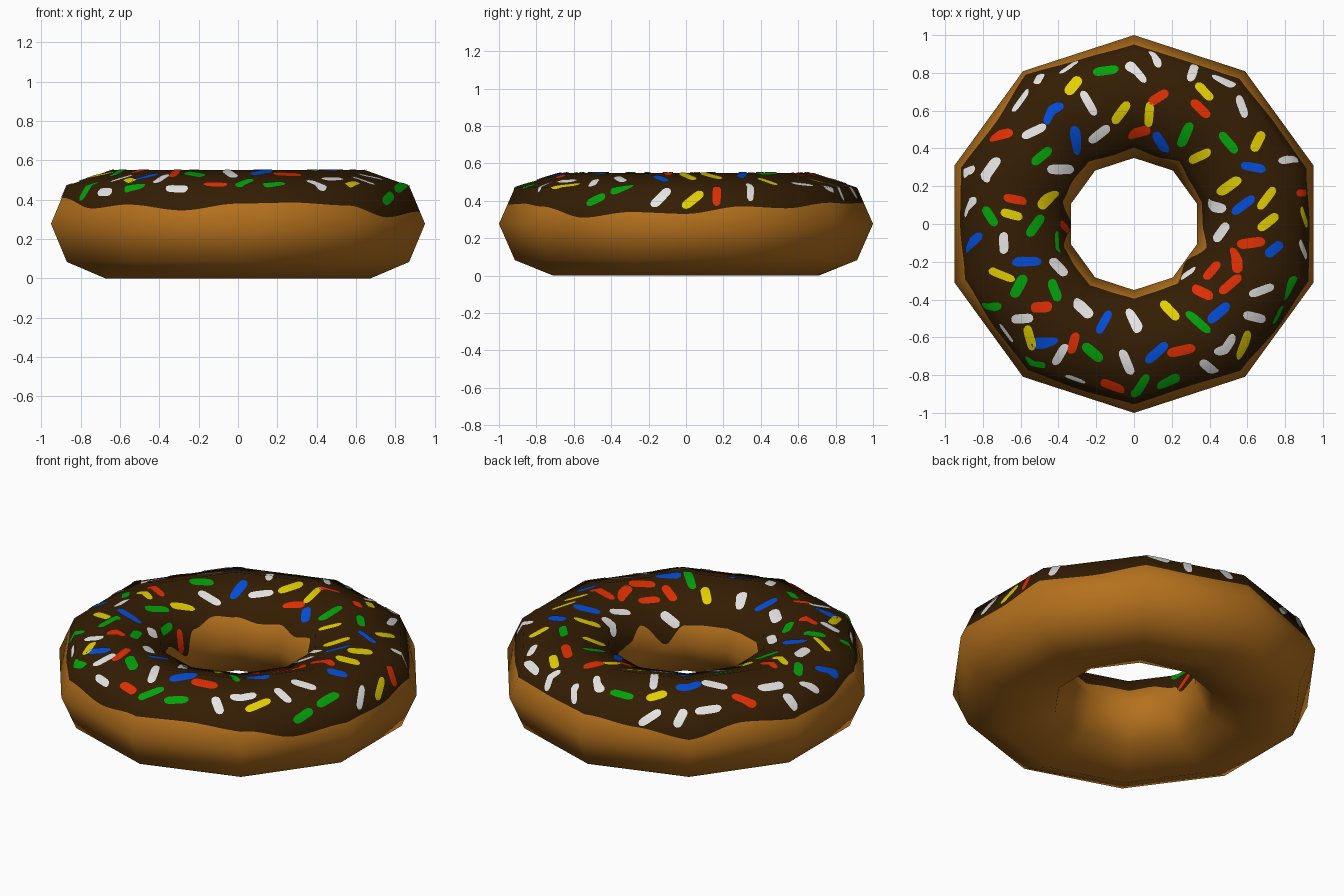
import bpy, math, random
from mathutils import Vector

if "Cube" in bpy.data.objects:
    bpy.data.objects.remove(bpy.data.objects["Cube"])

random.seed(7)
SIDES, STEPS = 10, 16
# Octagonal cross-section: outer rim, over the top, inner rim, underneath
PROFILE = [(1.0, .277), (.915, .47), (.68, .55), (.435, .47),
           (.35, .277), (.435, .083), (.71, 0), (.915, .083)]
EDGE = .235  # average length of one profile edge


def material(name, rgb):
    m = bpy.data.materials.new(name)
    m.diffuse_color = (*rgb, 1)
    m.use_nodes = True
    m.node_tree.nodes["Principled BSDF"].inputs["Base Color"].default_value = m.diffuse_color
    return m


def profile(v):
    j, f = int(v // 1), v % 1
    a, b = PROFILE[j % 8], PROFILE[(j + 1) % 8]
    return a[0] + (b[0] - a[0]) * f, a[1] + (b[1] - a[1]) * f


def corner_normal(i, j):
    (r0, z0), (r1, z1) = PROFILE[(j - 1) % 8], PROFILE[(j + 1) % 8]
    t = math.radians(90 + 36 * i)
    return Vector(((z1 - z0) * math.cos(t), (z1 - z0) * math.sin(t), r0 - r1)).normalized()


def sector_scale(theta):
    # Distance to a decagon side relative to its corner radius
    a = (theta - math.pi / 2) % (math.pi / 5) - math.pi / 10
    return math.cos(math.pi / 10) / math.cos(a)


def surface(theta, v):
    """Point and smooth normal on the ten-sided ring."""
    r, z = profile(v)
    r *= sector_scale(theta)
    u = (theta - math.pi / 2) / (math.pi / 5)
    i, j = math.floor(u + 1e-6), math.floor(v)
    n0 = corner_normal(i, j).lerp(corner_normal(i, j + 1), v - j)
    n1 = corner_normal(i + 1, j).lerp(corner_normal(i + 1, j + 1), v - j)
    n = n0.lerp(n1, min(max(u - i, 0), 1)).normalized()
    return Vector((r * math.cos(theta), r * math.sin(theta), z)), n


def make_object(name, verts, normals, faces, mat):
    me = bpy.data.meshes.new(name)
    me.from_pydata(verts, [], faces)
    me.materials.append(mat)
    me.polygons.foreach_set("use_smooth", [True] * len(me.polygons))
    me.update()
    me.normals_split_custom_set_from_vertices(normals)
    ob = bpy.data.objects.new(name, me)
    bpy.context.collection.objects.link(ob)
    return ob


# Heights of the wavy icing edge, every 18 degrees from +x
OUTER = [.33, .37, .36, .39, .385, .39, .36, .33, .38, .36,
         .35, .41, .355, .375, .345, .38, .385, .37, .31, .34]
INNER = [.35, .34, .37, .41, .38, .40, .39, .41, .43, .38,
         .28, .37, .40, .39, .39, .38, .38, .37, .29, .40]


def edge_height(heights, theta):
    u = (math.degrees(theta) / 18) % 20
    k, f = int(u), u % 1
    f = f * f * (3 - 2 * f)
    return heights[k % 20] * (1 - f) + heights[(k + 1) % 20] * f


def outer_v(theta):
    return (edge_height(OUTER, theta) - .277) / .193


def inner_v(theta):
    return 4 - (edge_height(INNER, theta) - .277) / .193


def ring_shell(name, rows, mat):
    """Closed ring strip; rows(theta) lists its profile positions."""
    verts, normals, faces = [], [], []
    n = SIDES * STEPS
    for c in range(n):
        theta = math.pi / 2 + 2 * math.pi * c / n
        vs = rows(theta)
        for v in vs:
            p, nor = surface(theta, v)
            verts.append(p)
            normals.append(nor)
    m = len(vs)
    for c in range(n):
        d = (c + 1) % n
        for k in range(m - 1):
            faces.append((c * m + k, d * m + k, d * m + k + 1, c * m + k + 1))
    make_object(name, verts, normals, faces, mat)


ring_shell("dough", lambda t: [inner_v(t), 4, 5, 6, 7, 8, 8 + outer_v(t)],
           material("golden dough", (.46, .165, .012)))
ring_shell("icing", lambda t: [outer_v(t), 1, 1.5, 2, 2.5, 3, inner_v(t)],
           material("dark chocolate", (.034, .0125, .001)))

COLOURS = {"white": (.78, .78, .78), "red": (.75, .028, .001), "blue": (.001, .075, .70),
           "green": (.001, .36, .003), "yellow": (.76, .62, .001)}
# Main sprinkles seen from the top: x, y, angle
MAIN = {
    "white": [(.01, .81, -40), (-.53, .49, 20), (-.24, .64, -60), (.57, .62, -60),
              (-.76, .29, 70), (-.69, -.10, -80), (-.27, -.45, -55), (-.59, -.50, 5),
              (0, -.52, -60), (-.04, -.73, -65), (-.39, -.69, 60), (.49, -.65, 40)],
    "red": [(-.71, .47, 15), (-.63, .13, -10), (.13, .67, 35), (.35, .61, -55),
            (.03, .49, 25), (.62, -.10, 8), (-.49, -.44, 5), (-.32, -.63, 75),
            (.25, -.67, 15), (.51, -.32, 45)],
    "blue": [(.63, .30, -15), (.58, .10, 40), (-.31, .45, -85), (-.57, -.20, 0),
             (-.16, -.52, 60), (.12, -.68, 35), (-.48, -.63, 10), (.45, -.47, 30)],
    "green": [(-.15, .81, 0), (-.49, .36, 40), (.50, .43, -45), (-.61, -.33, 60),
              (-.42, -.35, -65), (.34, -.52, -40), (-.22, -.68, -40), (-.76, .04, -60)],
    "yellow": [(-.32, .73, 55), (.37, .70, -55), (.08, .58, 85), (-.65, .05, -15),
               (.71, .01, 38), (-.70, -.27, -30), (.19, -.46, -45), (.58, -.64, 60),
               (-.55, -.60, -65), (.35, .36, 25)],
}


def from_top(x, y, angle):
    """Turn a top-view placement into ring position and direction."""
    theta = math.atan2(y, x)
    rho = math.hypot(x, y) / sector_scale(theta)
    v = min((k / 100 for k in range(401)), key=lambda q: abs(profile(q)[0] - rho))
    a = math.radians(angle) - theta
    return theta, v, math.atan2(-math.cos(a), math.sin(a))


placed = [(c, *from_top(*s)) for c, group in MAIN.items() for s in group]
centres = [surface(t, v)[0] for _, t, v, _ in placed]

# Fill the gaps and the sloping rims with scattered sprinkles
for _ in range(3000):
    if len(placed) >= 94:
        break
    theta = random.uniform(0, 2 * math.pi)
    v = random.uniform(outer_v(theta) + .3, inner_v(theta) - .4)
    p = surface(theta, v)[0]
    if min((p - q).length for q in centres) > .125:
        colour = random.choice(["white", "white", "red", "blue", "green", "yellow"])
        placed.append((colour, theta, v, random.uniform(0, math.pi)))
        centres.append(p)

# Sprinkles: thin rounded plates that follow the icing
NL, NW = 14, 6
for colour, rgb in COLOURS.items():
    verts, normals, faces = [], [], []
    for c, theta, v, beta in placed:
        if c != colour:
            continue
        half, wide = random.uniform(.06, .08), random.uniform(.022, .028)
        base = len(verts)
        for i in range(NL + 1):
            t = .985 * (2 * i / NL - 1)
            w = wide * math.sqrt(1 - abs(t) ** 5)
            for k in range(NW + 1):
                a, b = half * t, w * (2 * k / NW - 1)
                vv = v + (a * math.sin(beta) + b * math.cos(beta)) / EDGE
                vv = min(max(vv, .02), 3.98)
                th = theta + (a * math.cos(beta) - b * math.sin(beta)) / profile(vv)[0]
                p, n = surface(th, vv)
                verts.append(p + n * .004)
                normals.append(n)
        for i in range(NL):
            for k in range(NW):
                q = base + i * (NW + 1) + k
                faces.append((q, q + NW + 1, q + NW + 2, q + 1))
    make_object(colour + "_sprinkles", verts, normals, faces, material(colour + " sugar", rgb))
